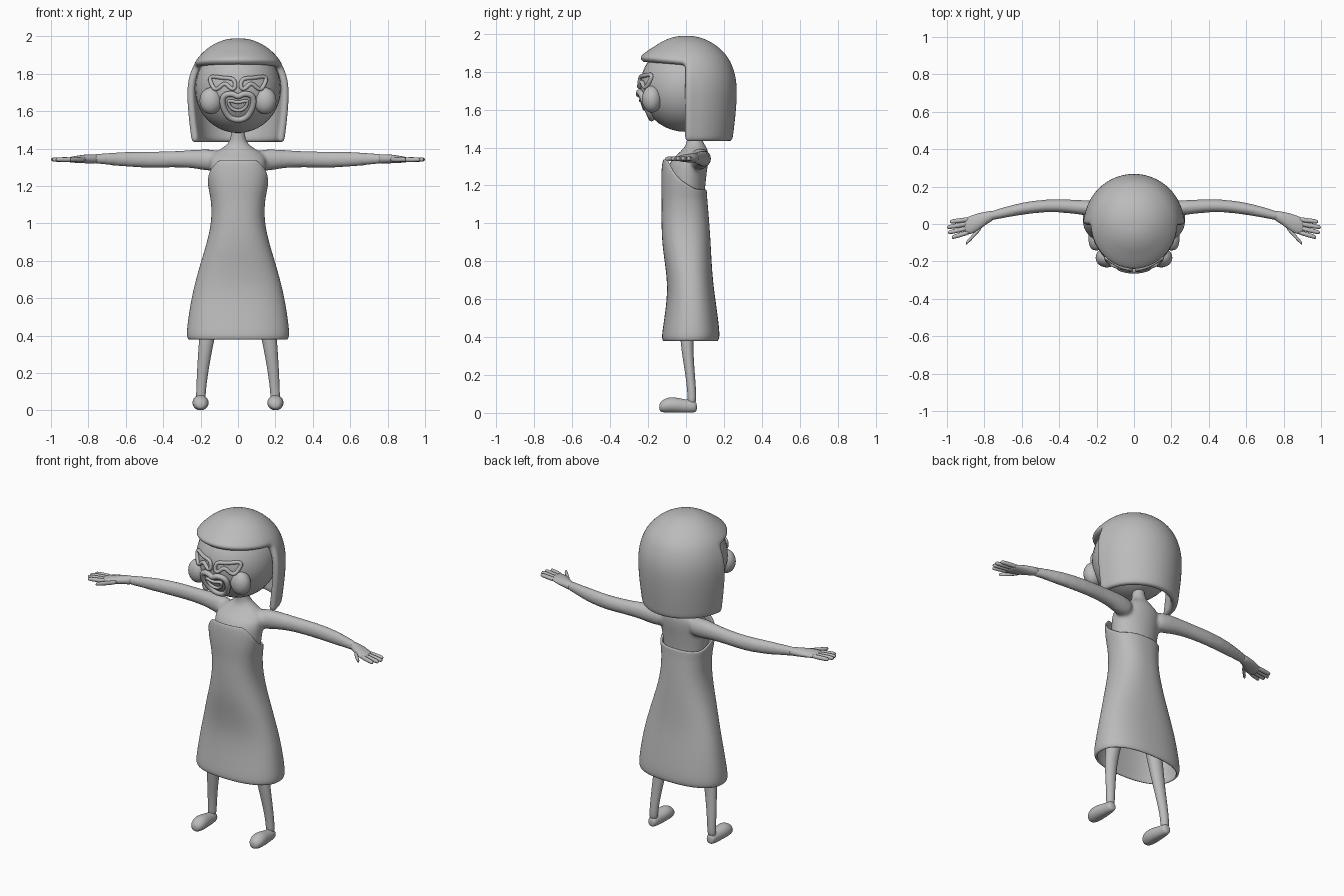
import bpy, bmesh, math

cube = bpy.data.objects.get("Cube")
if cube:
    bpy.data.objects.remove(cube, do_unlink=True)

grey = bpy.data.materials.new("plain_grey")
grey.use_nodes = True
grey.diffuse_color = (0.5, 0.5, 0.5, 1)
grey.node_tree.nodes["Principled BSDF"].inputs["Base Color"].default_value = (0.5, 0.5, 0.5, 1)

HEAD = (0, -0.005, 1.72)
HEAD_R = 0.237


def finish(name, bm, subdiv=2, thickness=0, mirror=False, blend=False):
    """Turn a bmesh into a smooth object with its modifiers."""
    bmesh.ops.recalc_face_normals(bm, faces=bm.faces)
    for f in bm.faces:
        f.smooth = True
    mesh = bpy.data.meshes.new(name)
    bm.to_mesh(mesh)
    bm.free()
    mesh.materials.append(grey)
    obj = bpy.data.objects.new(name, mesh)
    bpy.context.collection.objects.link(obj)
    if mirror:
        obj.modifiers.new("mirror", 'MIRROR').use_clip = False
    if thickness:
        solid = obj.modifiers.new("thickness", 'SOLIDIFY')
        solid.thickness = thickness
        solid.offset = -1
    if subdiv:
        sub = obj.modifiers.new("subdivision", 'SUBSURF')
        sub.levels = sub.render_levels = subdiv
    if blend:
        remesh = obj.modifiers.new("blend", 'REMESH')
        remesh.mode = 'VOXEL'
        remesh.voxel_size = 0.01
        remesh.use_smooth_shade = True
        relax = obj.modifiers.new("relax", 'SMOOTH')
        relax.iterations = 8
    return obj


def bridge(bm, rings):
    faces = []
    for r0, r1 in zip(rings, rings[1:]):
        n = len(r0)
        for i in range(n):
            faces.append(bm.faces.new((r0[i], r0[(i + 1) % n], r1[(i + 1) % n], r1[i])))
    return faces


def loft(bm, axis, stations, n=12):
    """Capped tube of ellipses: each station is x, y, z and two radii."""
    u, v = [k for k in range(3) if k != axis]
    rings = []
    for *centre, ru, rv in stations:
        ring = []
        for i in range(n):
            a = math.tau * i / n
            co = list(centre)
            co[u] += ru * math.cos(a)
            co[v] += rv * math.sin(a)
            ring.append(bm.verts.new(co))
        rings.append(ring)
    bridge(bm, rings)
    bm.faces.new(rings[0])
    bm.faces.new(rings[-1])


def ball(name, centre, radii, mirror=False):
    bm = bmesh.new()
    bmesh.ops.create_uvsphere(bm, u_segments=32, v_segments=20, radius=1)
    for v in bm.verts:
        v.co = [c + r * k for c, r, k in zip(centre, radii, v.co)]
    return finish(name, bm, 0, mirror=mirror)


def face_tube(name, points, depth, closed=True, lift=0.003):
    """Rounded line laid on the front of the head."""
    curve = bpy.data.curves.new(name, 'CURVE')
    curve.dimensions = '3D'
    curve.bevel_depth = depth
    curve.bevel_resolution = 3
    curve.use_fill_caps = True
    spline = curve.splines.new('NURBS')
    spline.points.add(len(points) - 1)
    spline.order_u = 3
    spline.resolution_u = 5
    spline.use_cyclic_u = closed
    spline.use_endpoint_u = not closed
    for p, (x, z) in zip(spline.points, points):
        y = HEAD[1] - math.sqrt(HEAD_R ** 2 - x * x - (z - HEAD[2]) ** 2) - lift
        p.co = (x, y, z, 1)
    curve.materials.append(grey)
    obj = bpy.data.objects.new(name, curve)
    bpy.context.collection.objects.link(obj)
    bpy.ops.object.select_all(action='DESELECT')
    obj.select_set(True)
    bpy.context.view_layer.objects.active = obj
    bpy.ops.object.convert(target='MESH')


# Head and cheeks
ball("head", HEAD, (0.23, HEAD_R, HEAD_R))
ball("cheeks", (0.145, -0.18, 1.655), (0.06, 0.052, 0.071), mirror=True)

# Smiling eyes
eye = [(0.16, 1.79), (0.08, 1.777), (0.02, 1.775), (0.012, 1.725), (0.035, 1.715),
       (0.07, 1.755), (0.105, 1.72), (0.13, 1.715)]
for side, s in (("left", 1), ("right", -1)):
    face_tube(side + "_eye", [(s * x, z) for x, z in eye], 0.011, lift=0.006)

# Mouth: heart-shaped rim round a smile
rim = [(0, 1.675), (0.03, 1.695), (0.08, 1.685), (0.085, 1.63), (0.05, 1.565), (0, 1.55)]
smile = [(0, 1.645), (0.035, 1.655), (0.055, 1.655), (0.04, 1.615), (0, 1.6)]
for name, half, depth in (("mouth_rim", rim, 0.016), ("smile", smile, 0.009)):
    face_tube(name, half + [(-x, z) for x, z in half[-2:0:-1]], depth, lift=0.01)

# Hair: domed bob with a cut-out for the face, leaving a fringe
bm = bmesh.new()
N = 40
profile = [(0.27 * math.sin(a), 1.72 + 0.272 * math.cos(a))
           for a in (math.radians(d) for d in (8, 18, 28, 38, 48, 55, 62))]
profile += [(0.26, 1.79), (0.27, 1.72), (0.268, 1.64), (0.26, 1.55), (0.25, 1.47), (0.245, 1.43)]
rings = []
for r, z in profile:
    ring = []
    for i in range(N):
        a = math.tau * i / N
        x, y = r * math.cos(a), r * math.sin(a)
        front = max(0, -math.sin(a))
        flare = max(0, min(1, (1.93 - z) / 0.08))
        ring.append(bm.verts.new((x * (1 + 0.03 * (z < 1.8 and abs(y) < 0.02)),
                                  y * (1 + 0.04 * front * flare),
                                  z + 0.025 * front * flare)))
    rings.append(ring)
faces = bridge(bm, rings)
bm.faces.new(rings[0])
cut = [f for f in faces if f.calc_center_median().y < -0.001
       and f.calc_center_median().z < 1.845]
bmesh.ops.delete(bm, geom=cut, context='FACES')
finish("hair", bm, 2, thickness=0.042)

# Neck, torso and arms, blended into one skin
bm = bmesh.new()
loft(bm, 2, [(0, 0.035, 1.54, 0.036, 0.036), (0, 0.04, 1.46, 0.037, 0.037),
             (0, 0.05, 1.42, 0.055, 0.045), (0, 0.05, 1.39, 0.11, 0.068),
             (0, 0.035, 1.36, 0.15, 0.085), (0, 0.01, 1.32, 0.155, 0.11),
             (0, 0, 1.2, 0.145, 0.1), (0, -0.005, 1.0, 0.115, 0.1),
             (0, 0.005, 0.8, 0.165, 0.1), (0, 0.01, 0.72, 0.12, 0.08)], 20)
for s in (1, -1):
    loft(bm, 0, [(s * x, y, z, ry, rz) for x, y, z, ry, rz in (
        (0.08, 0.065, 1.335, 0.05, 0.055), (0.16, 0.072, 1.338, 0.052, 0.064),
        (0.24, 0.085, 1.345, 0.044, 0.05), (0.35, 0.095, 1.343, 0.038, 0.045),
        (0.47, 0.1, 1.34, 0.035, 0.046), (0.6, 0.083, 1.342, 0.036, 0.043),
        (0.7, 0.06, 1.345, 0.03, 0.034), (0.76, 0.045, 1.345, 0.027, 0.027),
        (0.79, 0.035, 1.345, 0.027, 0.025))])
finish("body", bm, 1, blend=True)

# Hands: palm, four fingers and a thumb
bm = bmesh.new()
loft(bm, 0, [(0.74, 0.05, 1.345, 0.027, 0.027), (0.79, 0.033, 1.345, 0.034, 0.025),
             (0.83, 0.012, 1.344, 0.049, 0.024), (0.87, -0.005, 1.342, 0.052, 0.019),
             (0.9, -0.012, 1.34, 0.047, 0.015), (0.908, -0.012, 1.34, 0.03, 0.009)])
fingers = [(0.87, 0.026, 0.985, 0.012), (0.87, 0.004, 1.0, -0.018),
           (0.87, -0.018, 0.995, -0.046), (0.87, -0.04, 0.975, -0.072),
           (0.81, -0.012, 0.9, -0.106)]
for x0, y0, x1, y1 in fingers:
    loft(bm, 0, [(x0 + (x1 - x0) * t, y0 + (y1 - y0) * t, 1.341, r, r)
                 for t, r in ((0, 0.014), (0.5, 0.014), (0.88, 0.013), (1, 0.009))], 8)
finish("hands", bm, 1, mirror=True)

# Dress: strapless, high in front and low behind, open at the hem
# Each row: height, half width, front y, back y
shape = [(0.375, 0.262, -0.118, 0.165), (0.39, 0.276, -0.13, 0.178), (0.45, 0.273, -0.122, 0.176),
         (0.6, 0.25, -0.1, 0.155), (0.7, 0.225, -0.1, 0.142), (0.8, 0.197, -0.113, 0.135),
         (0.9, 0.165, -0.127, 0.13), (1.02, 0.139, -0.13, 0.122), (1.12, 0.145, -0.128, 0.113),
         (1.2, 0.16, -0.132, 0.108), (1.28, 0.172, -0.13, 0.108), (1.35, 0.165, -0.122, 0.108)]


def dress_at(z):
    for low, high in zip(shape, shape[1:]):
        if z <= high[0]:
            t = (z - low[0]) / (high[0] - low[0])
            return [p + (q - p) * t for p, q in zip(low, high)][1:]
    return shape[-1][1:]


bm = bmesh.new()
rings = []
rows = [(row[0], 0) for row in shape[:9]] + [(1.12, k / 4) for k in range(1, 5)]
for base, rise in rows:
    ring = []
    for i in range(N):
        a = math.tau * i / N
        c, s = math.cos(a), math.sin(a)
        top = 1.18 + 0.16 * max(0, min(1, (0.6 - s) / 1.4)) ** 1.7
        z = base + rise * (top - base)
        w, front, back = dress_at(z)
        x = w * math.copysign(abs(c) ** 0.85, c)
        y = (front + back) / 2 + (back - front) / 2 * math.copysign(abs(s) ** 0.85, s)
        ring.append(bm.verts.new((x, y, z)))
    rings.append(ring)
bridge(bm, rings)
finish("dress", bm, 2, thickness=0.014)

# Legs
bm = bmesh.new()
loft(bm, 2, [(0.09, 0.01, 0.8, 0.065, 0.065), (0.125, 0.005, 0.6, 0.055, 0.05),
             (0.165, 0.003, 0.4, 0.044, 0.036), (0.178, 0.01, 0.3, 0.037, 0.031),
             (0.19, 0.022, 0.2, 0.031, 0.026), (0.198, 0.032, 0.1, 0.026, 0.024),
             (0.2, 0.031, 0.04, 0.027, 0.024)])
finish("legs", bm, 2, mirror=True)

# Feet with a rounded toe
bm = bmesh.new()
loft(bm, 1, [(0.2, 0.058, 0.03, 0.018, 0.02), (0.2, 0.045, 0.034, 0.03, 0.034),
             (0.2, 0.0, 0.034, 0.035, 0.037), (0.2, -0.045, 0.04, 0.043, 0.042),
             (0.2, -0.09, 0.042, 0.047, 0.044), (0.2, -0.125, 0.035, 0.038, 0.034),
             (0.2, -0.142, 0.03, 0.018, 0.018)])
for v in bm.verts:
    v.co.z = max(v.co.z, 0)
finish("feet", bm, 2, mirror=True)
